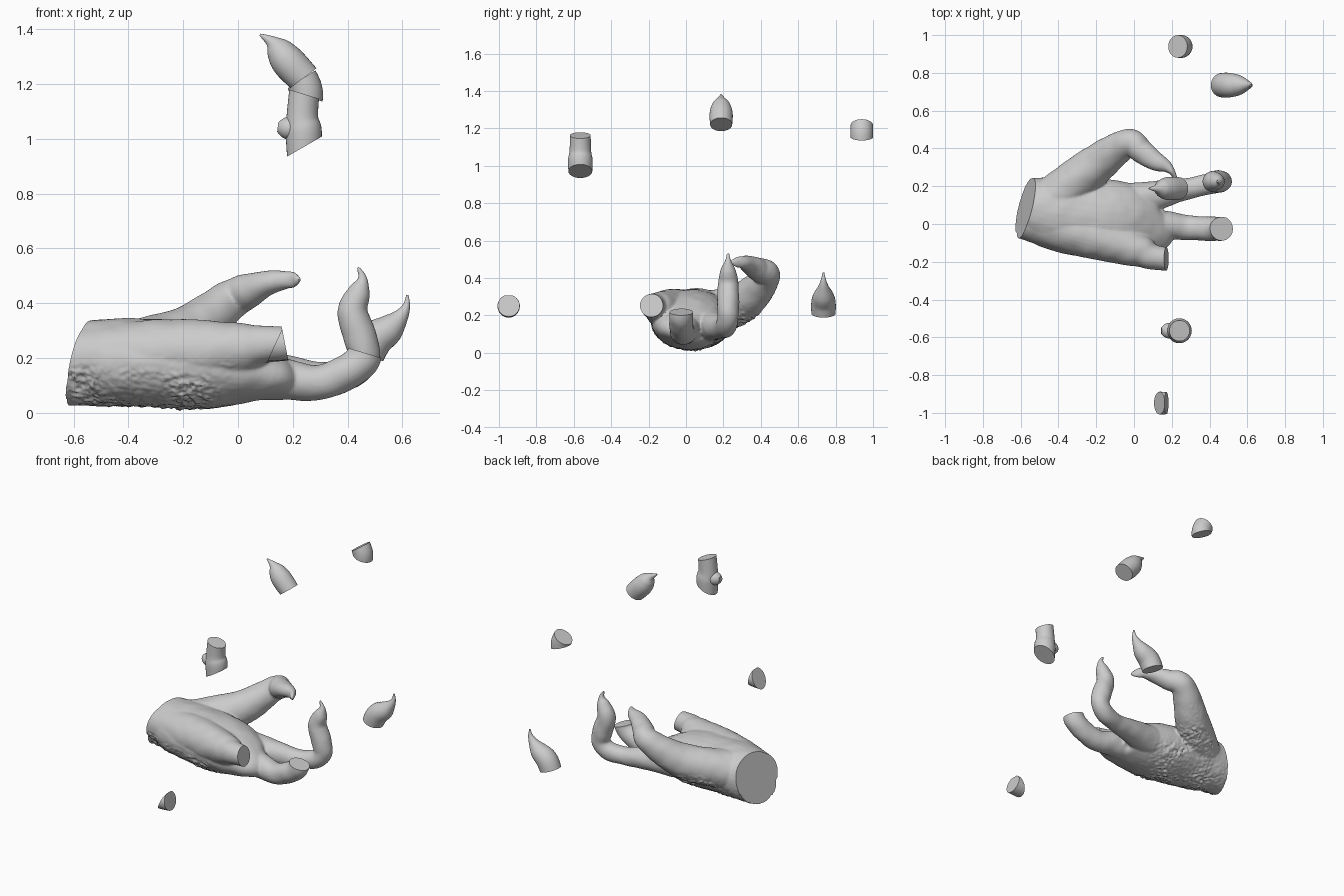
import bpy, bmesh
from math import sin, cos, pi, radians
from mathutils import Vector, noise

if "Cube" in bpy.data.objects:
    bpy.data.objects.remove(bpy.data.objects["Cube"])


def spline(pts, steps=8):
    """Catmull-Rom through (x, y, z, side radius, other radius)."""
    pts = [tuple(p) if len(p) == 5 else tuple(p) + (p[3],) for p in pts]
    pts = [pts[0]] + pts + [pts[-1]]
    out = []
    for i in range(1, len(pts) - 2):
        for s in range(steps):
            t = s / steps
            out.append([0.5 * (2 * b + (c - a) * t + (2 * a - 5 * b + 4 * c - d) * t * t
                               + (3 * b - a - 3 * c + d) * t ** 3)
                        for a, b, c, d in zip(*pts[i - 1:i + 3])])
    return out + [list(pts[-1])]


def tube(bm, pts, sides=32):
    """Closed tapered tube swept along a path."""
    path, rings = spline(pts), []
    for i, p in enumerate(path):
        c = Vector(p[:3])
        a, b = path[max(i - 1, 0)], path[min(i + 1, len(path) - 1)]
        t = (Vector(b[:3]) - Vector(a[:3])).normalized()
        n = t.cross(Vector((0, 1, 0))).normalized()
        side = n.cross(t)
        rings.append([bm.verts.new(c + side * (cos(2 * pi * k / sides) * max(p[3], .003))
                                   + n * (sin(2 * pi * k / sides) * max(p[4], .003)))
                      for k in range(sides)])
    for r, q in zip(rings, rings[1:]):
        for k in range(sides):
            j = (k + 1) % sides
            bm.faces.new((r[k], r[j], q[j], q[k]))
    bm.faces.new(rings[0])
    bm.faces.new(rings[-1])
    bmesh.ops.recalc_face_normals(bm, faces=bm.faces)


def slice_off(bm, co, normal, radius):
    """Flat cut near a point, closing the wound."""
    co = Vector(co)
    faces = [f for f in bm.faces if (f.calc_center_median() - co).length < radius]
    edges = {e for f in faces for e in f.edges}
    verts = {v for f in faces for v in f.verts}
    bmesh.ops.bisect_plane(bm, geom=list(verts) + list(edges) + faces, plane_co=co,
                           plane_no=Vector(normal).normalized(), clear_outer=True)
    bmesh.ops.holes_fill(bm, edges=[e for e in bm.edges if e.is_boundary], sides=0)
    bmesh.ops.recalc_face_normals(bm, faces=bm.faces)


def finish(bm, name):
    me = bpy.data.meshes.new(name)
    bmesh.ops.triangulate(bm, faces=[f for f in bm.faces if len(f.verts) > 4])
    bm.to_mesh(me)
    bm.free()
    me.shade_smooth()
    me.set_sharp_from_angle(angle=radians(42))
    ob = bpy.data.objects.new(name, me)
    bpy.context.collection.objects.link(ob)
    return ob


# Hand: overlapping tubes fused into one skin
bm = bmesh.new()
# palm
tube(bm, [(-.72, .07, .18, .14, .15), (-.57, .09, .18, .155), (-.4, .055, .185, .2, .16),
          (-.1, .02, .17, .21, .155), (.1, 0, .14, .16, .095), (.17, .02, .125, .09, .05)])
# outer edge of the palm
tube(bm, [(-.68, .05, .19, .1), (-.3, -.04, .215, .126), (0, -.13, .235, .095), (.1, -.175, .25, .068),
          (.25, -.19, .255, .06)])
# thumb
tube(bm, [(-.42, .14, .21, .12), (-.2, .315, .28, .105), (-.03, .43, .41, .074), (.04, .385, .445, .064),
          (.11, .335, .475, .052, .045), (.17, .305, .485, .034), (.205, .27, .485, .017, .03),
          (.225, .235, .485, .009)])
# index finger
tube(bm, [(-.1, .1, .16, .11), (.18, .165, .14, .07), (.3, .19, .13, .056), (.41, .215, .145, .056),
          (.46, .225, .2, .056), (.445, .225, .28, .06), (.418, .225, .37, .055), (.442, .225, .44, .042),
          (.455, .225, .49, .019), (.436, .225, .535, .009)])
# middle finger
tube(bm, [(-.1, -.01, .15, .12), (.15, -.005, .125, .078), (.28, -.02, .11, .066),
          (.39, -.025, .145, .064), (.458, -.025, .2, .064), (.465, -.025, .28, .06)])
hand = finish(bm, "raw_hand")
mod = hand.modifiers.new("fuse", 'REMESH')
mod.mode = 'VOXEL'
mod.voxel_size = 0.0065
mod = hand.modifiers.new("soften", 'SMOOTH')
mod.factor = 0.5
mod.iterations = 11
bpy.context.view_layer.update()
fused = hand.evaluated_get(bpy.context.evaluated_depsgraph_get())
bm = bmesh.new()
bm.from_mesh(fused.to_mesh())
fused.to_mesh_clear()
bpy.data.objects.remove(hand)

# Warty patches on the back of the hand, faint unevenness elsewhere
bm.normal_update()
shift = []
for v in bm.verts:
    n, p = v.normal, v.co
    rough = min(1, max(0, -n.z * 2)) * min(1, max(0, (.02 - p.x) * 6)) * min(1, max(0, (.32 - p.z) * 6))
    rough *= min(1, max(.25, .6 + noise.noise(p * 7) * 1.5))
    warts = noise.noise(p * 50) * .01 + noise.noise(p * 100) * .004
    shift.append(n * (warts * rough + noise.noise(p * 14) * .003))
for v, d in zip(bm.verts, shift):
    v.co += d
    v.co.z = max(v.co.z, 0)

# Severed wrist and finger stumps
slice_off(bm, (-.575, .09, .18), (-1, .24, .24), .32)
slice_off(bm, (.458, -.025, .22), (.3, 0, 1), .13)
slice_off(bm, (.172, -.185, .25), (1, 0, .2), .13)
finish(bm, "severed_hand")


def piece(name, y, path, *cuts):
    """Floating chunk in one y plane: path of (x, z, radius), cuts of (x, z, angle)."""
    bm = bmesh.new()
    tube(bm, [(x, y, z, r) for x, z, r in path])
    for x, z, a in cuts:
        slice_off(bm, (x, y, z), (cos(radians(a)), 0, sin(radians(a))), 9)
    finish(bm, name)


# Clawed fingertips
piece("upper_fingertip", .188, [(.27, 1.19, .056), (.188, 1.275, .062), (.148, 1.325, .048),
                                (.12, 1.355, .022), (.08, 1.38, .004)], (.24, 1.222, -53))
piece("side_fingertip", .735, [(.44, .14, .06), (.49, .255, .066), (.55, .305, .055), (.592, .35, .03),
                               (.614, .39, .014), (.618, .43, .004)], (.46, .212, -109))
# Finger chunks between two cuts
piece("upper_knuckle", .94, [(.24, 1.08, .056), (.247, 1.18, .061), (.19, 1.29, .055)],
      (.24, 1.222, 123), (.245, 1.155, -107))
piece("finger_segment", -.565, [(.25, 1.25, .055), (.235, 1.09, .057), (.24, 1.02, .066), (.24, .88, .057)],
      (.24, 1.163, 73), (.24, .97, -60))
piece("segment_lump", -.565, [(.22, 1.035, .045), (.17, 1.04, .038), (.145, 1.043, .018)])
piece("small_finger_slice", -.948, [(0, .235, .05), (.14, .25, .06), (.28, .255, .05)],
      (.172, .25, 11), (.135, .25, 155))
